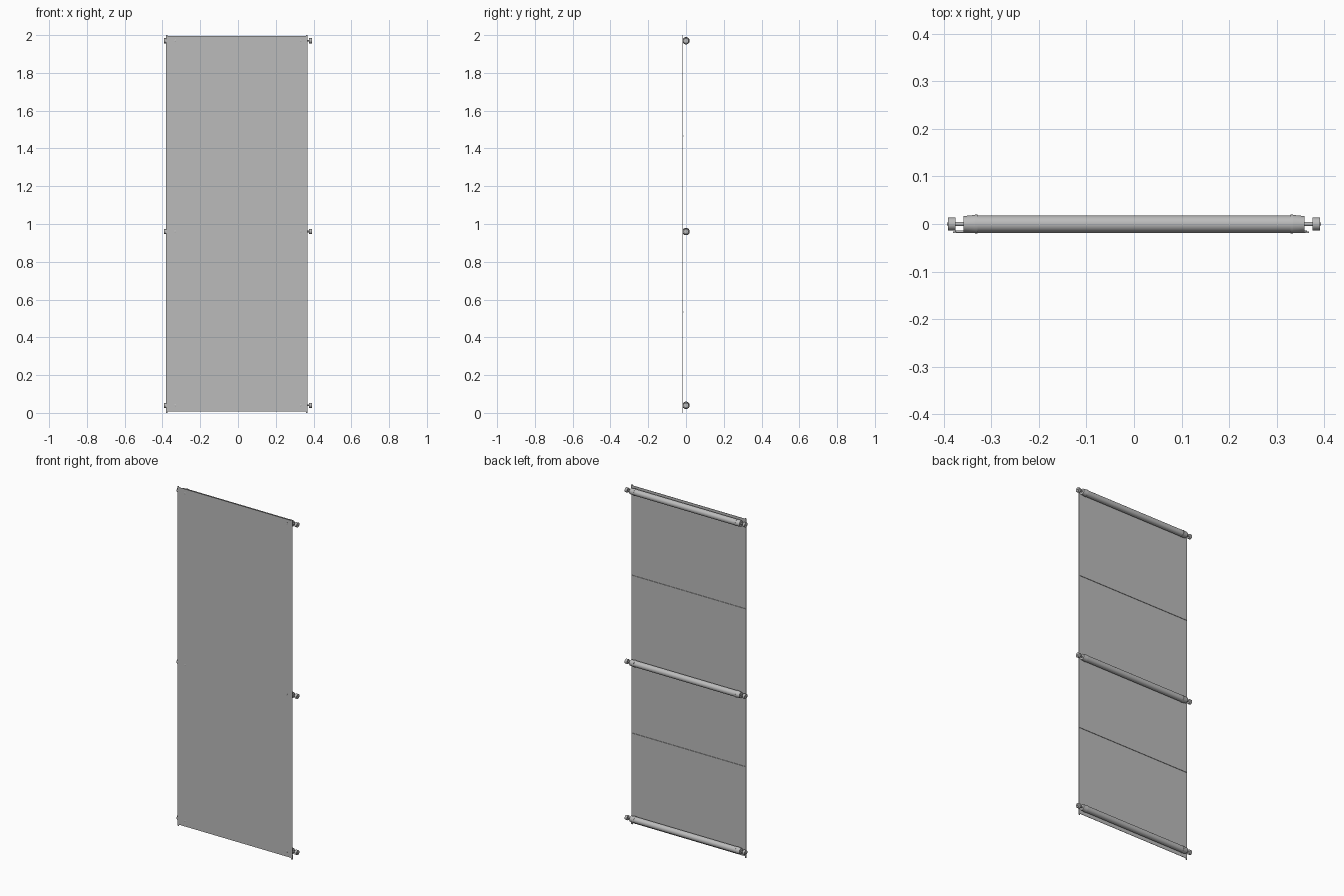
import bpy, math
from mathutils import Matrix

if "Cube" in bpy.data.objects:
    bpy.data.objects.remove(bpy.data.objects["Cube"])


def material(name, v):
    m = bpy.data.materials.new(name)
    m.diffuse_color = (v, v, v, 1)
    m.use_nodes = True
    m.node_tree.nodes["Principled BSDF"].inputs["Base Color"].default_value = m.diffuse_color
    return m


GREY = material("mid grey", 0.5)


def finish(o, name, smooth=False):
    o.name = name
    o.data.materials.append(GREY)
    if smooth:
        bpy.ops.object.shade_smooth_by_angle(angle=math.radians(40))
    return o


def box(name, x0, x1, y0, y1, z0, z1):
    bpy.ops.mesh.primitive_cube_add(size=1)
    o = bpy.context.object
    o.data.transform(Matrix.Translation(((x0 + x1) / 2, (y0 + y1) / 2, (z0 + z1) / 2))
                     @ Matrix.Diagonal((x1 - x0, y1 - y0, z1 - z0, 1)))
    return finish(o, name)


def rod(name, x0, x1, r0, r1, z, verts=32):
    """Round part along x, radius r0 at x0 and r1 at x1."""
    bpy.ops.mesh.primitive_cone_add(vertices=verts, radius1=r0, radius2=r1, depth=abs(x1 - x0))
    o = bpy.context.object
    turn = math.pi / 2 if x1 > x0 else -math.pi / 2
    o.data.transform(Matrix.Translation(((x0 + x1) / 2, 0, z)) @ Matrix.Rotation(turn, 4, 'Y'))
    return finish(o, name, True)


# Thin front sheet
LEFT, RIGHT = -0.381, 0.368
box("panel", LEFT, RIGHT, -0.0185, -0.0165, 0.008, 1.996)

# Small tabs on the sheet corners
for x in (LEFT + 0.004, RIGHT - 0.004):
    for z0, z1 in ((0, 0.03), (1.97, 2.0)):
        box("corner_tab", x - 0.004, x + 0.004, -0.0185, -0.0155, z0, z1)

# Thin seams across the back of the sheet
for z in (0.535, 1.465):
    box("back_seam", LEFT + 0.004, RIGHT - 0.004, -0.0166, -0.0135, z - 0.003, z + 0.003)

# Cross tubes with end caps, necks and knobs
for z in (0.04, 0.96, 1.97):
    rod("cross_tube", -0.335, 0.335, 0.0178, 0.0178, z)
    for s in (-1, 1):
        rod("cap_collar", s * 0.329, s * 0.334, 0.0195, 0.0195, z)
        rod("end_cap", s * 0.334, s * 0.359, 0.0192, 0.0165, z)
        rod("cap_neck", s * 0.355, s * 0.380, 0.0045, 0.0045, z, 16)
        rod("end_knob", s * 0.376, s * 0.391, 0.0135, 0.0135, z, 24)
        rod("knob_pin", s * 0.390, s * 0.393, 0.0035, 0.0035, z, 12)
